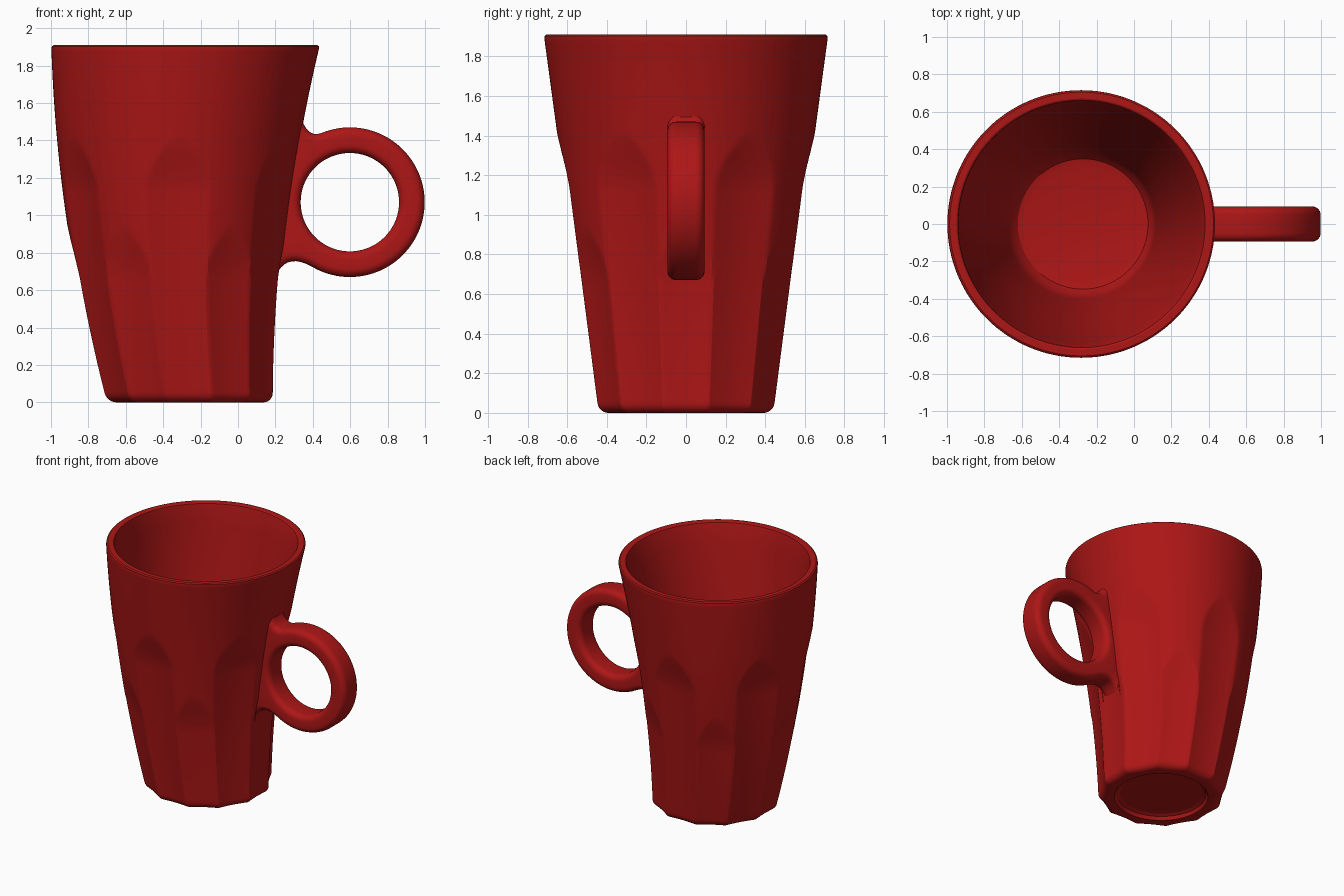
import bpy, bmesh
from math import sin, cos, pi, radians, hypot

if "Cube" in bpy.data.objects:
    bpy.data.objects.remove(bpy.data.objects["Cube"])

SEG = 240
TOP = 1.91


def axis(z):            # gently bowed centre line of the cup
    return -0.2575 - 0.012 * z - 0.061 * z * (TOP - z)


def radius(z):          # outer cone
    return 0.46 + 0.135 * z


def flute(theta, z):    # twelve shallow arched flutes, alternately short and tall
    best = 0
    for k in range(12):
        peak, full = (1.43, 1.08) if k % 2 else (0.96, 1.0)
        if z >= peak:
            continue
        d = (theta - k * pi / 6 + pi) % (2 * pi) - pi
        w = full * sin(min(1, (peak - z) / 0.32) * pi / 2) ** 0.8
        best = max(best, 0.05 * (w * w - (d / radians(15)) ** 2))
    return best


def finish(name, bm):
    bmesh.ops.recalc_face_normals(bm, faces=bm.faces[:])
    me = bpy.data.meshes.new(name)
    bm.to_mesh(me)
    bm.free()
    ob = bpy.data.objects.new(name, me)
    bpy.context.collection.objects.link(ob)
    me.materials.append(red)
    bpy.ops.object.select_all(action='DESELECT')
    ob.select_set(True)
    bpy.context.view_layer.objects.active = ob
    bpy.ops.object.shade_smooth_by_angle(angle=radians(20))
    return ob


def bridge(bm, a, b):
    n = len(a)
    for i in range(n):
        j = (i + 1) % n
        bm.faces.new((a[i], a[j], b[j], b[i]))


red = bpy.data.materials.new("red_glaze")
red.diffuse_color = (0.42, 0.008, 0.008, 1)
red.use_nodes = True
red.node_tree.nodes["Principled BSDF"].inputs["Base Color"].default_value = red.diffuse_color

# Cup profile: (radius, height, fluted)
profile = [(0.30, 0.035, False), (0.325, 0.025, False), (0.34, 0.0, False)]
for i in range(7):      # rounded foot
    a = i / 6 * pi / 2
    profile.append((radius(0.05 * (1 - cos(a))) - 0.05 * (1 - sin(a)), 0.05 * (1 - cos(a)), True))
for i in range(1, 111):  # fluted wall
    z = 0.05 + (1.89 - 0.05) * i / 110
    profile.append((radius(z), z, True))
profile += [(0.714, 1.903, False), (0.705, TOP, False), (0.67, TOP, False),
            (0.661, 1.905, False), (0.656, 1.89, False)]
for i in range(1, 13):  # inner wall
    t = i / 12
    profile.append((0.656 - 0.256 * t, 1.89 - 1.64 * t, False))
profile += [(0.39, 0.20, False), (0.372, 0.16, False), (0.348, 0.13, False), (0.31, 0.12, False)]

# Cup body
bm = bmesh.new()
rings = []
for r, z, fluted in profile:
    ring = []
    for i in range(SEG):
        t = 2 * pi * i / SEG
        rr = r * (1 - flute(t, z)) if fluted else r
        ring.append(bm.verts.new((axis(z) + rr * cos(t), rr * sin(t), z)))
    rings.append(ring)
for a, b in zip(rings, rings[1:]):
    bridge(bm, a, b)
bm.faces.new(rings[0])
bm.faces.new(rings[-1])
finish("cup_body", bm)


# Handle outline: ring arc plus flared joins to the cup wall
def bezier(p, q, r, n=10):
    return [tuple((1 - t) ** 2 * a + 2 * t * (1 - t) * b + t * t * c for a, b, c in zip(p, q, r))
            for t in (i / n for i in range(n + 1))]


def arc(r, a0, a1, n):
    return [(0.598 + r * cos(radians(a0 + (a1 - a0) * i / n)),
             1.07 + r * sin(radians(a0 + (a1 - a0) * i / n))) for i in range(n + 1)]


outer = arc(0.4, -120, 112, 72)
outer += bezier(outer[-1], (0.37, 1.41), (0.335, 1.53))[1:]
outer += [(0.296 - 0.131 * i / 8, 1.53 - 0.89 * i / 8) for i in range(9)]
outer += bezier((0.19, 0.64), (0.24, 0.815), outer[0])[:-1]
hole = arc(0.263, 360, 0, 72)[:-1]


def inset(pts, d):      # move a loop into the material
    out = []
    n = len(pts)
    for i, (x, z) in enumerate(pts):
        dx = pts[(i + 1) % n][0] - pts[i - 1][0]
        dz = pts[(i + 1) % n][1] - pts[i - 1][1]
        length = hypot(dx, dz)
        out.append((x - d * dz / length, z + d * dx / length))
    return out


# Handle: rounded edges on both loops, then flat cheeks
bm = bmesh.new()
B, HALF, N = 0.045, 0.094, 6
side = [(B * (1 - cos(i / N * pi / 2)), HALF - B + B * sin(i / N * pi / 2)) for i in range(N + 1)]
section = [(d, -y) for d, y in reversed(side)] + side
caps = {0: [], len(section) - 1: []}
for pts in (outer, hole):
    loops = [[bm.verts.new((x, y, z)) for x, z in inset(pts, d)] for d, y in section]
    for a, b in zip(loops, loops[1:]):
        bridge(bm, a, b)
    for k in caps:
        n = len(pts)
        caps[k] += [bm.edges.get((loops[k][i], loops[k][(i + 1) % n])) for i in range(n)]
for edges in caps.values():
    bmesh.ops.triangle_fill(bm, use_beauty=True, use_dissolve=False, edges=edges)
finish("handle", bm)
